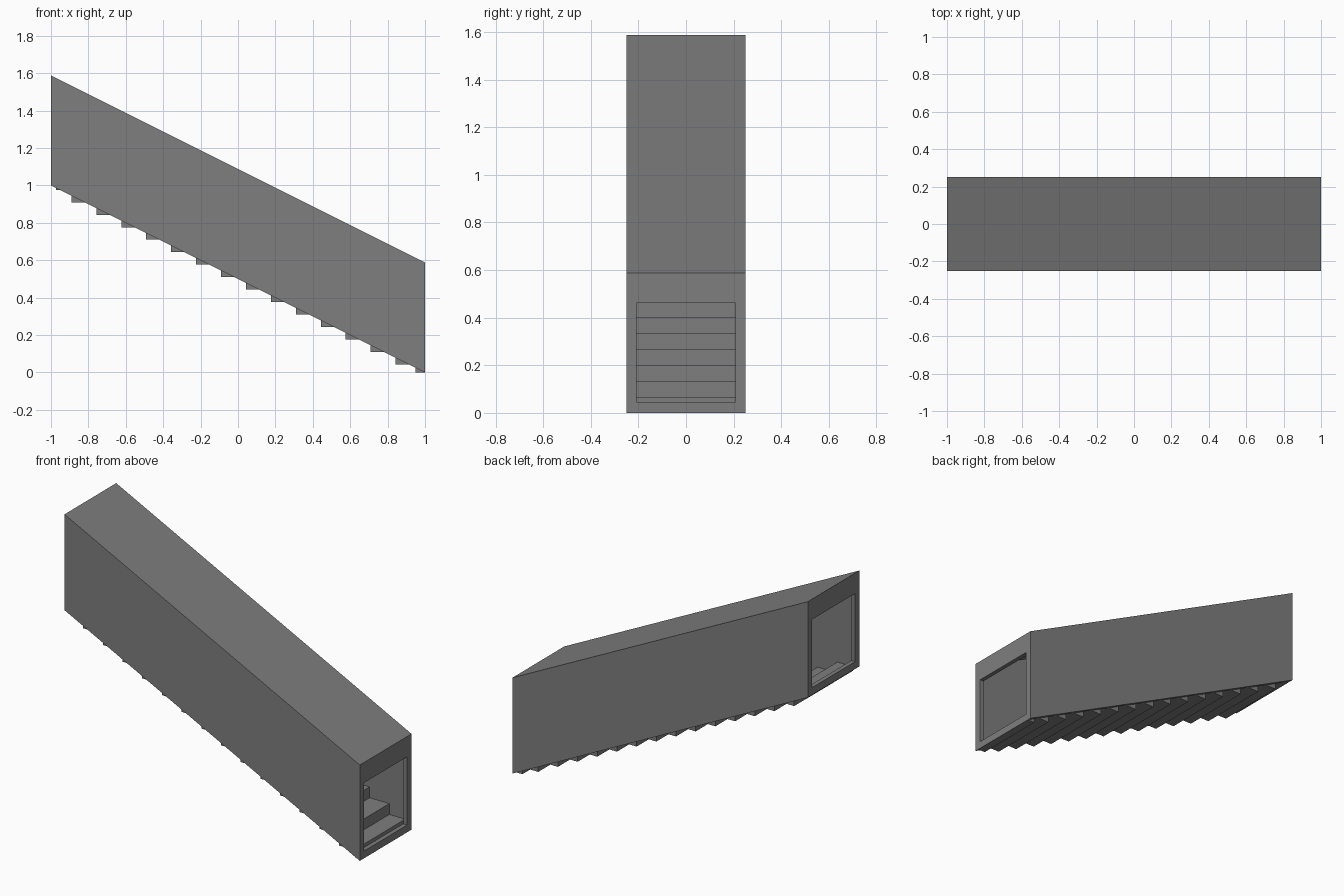
import bpy, bmesh

if "Cube" in bpy.data.objects:
    bpy.data.objects.remove(bpy.data.objects["Cube"])

W = 0.25          # half width
T = 0.024         # panel thickness
H = 0.587         # vertical height of the tunnel
F = 0.026         # depth of the end frames
N = 15            # number of steps
INNER = W - T

# Dark grey for every part
dark = bpy.data.materials.new("dark_grey")
dark.diffuse_color = (0.21, 0.21, 0.21, 1)
dark.use_nodes = True
dark.node_tree.nodes["Principled BSDF"].inputs["Base Color"].default_value = dark.diffuse_color


def slope(x):
    return 0.5 - x / 2


def prism(name, profile, y0, y1):
    """Extrude an (x, z) outline from y0 to y1."""
    bm = bmesh.new()
    face = bm.faces.new([bm.verts.new((x, y0, z)) for x, z in profile])
    ext = bmesh.ops.extrude_face_region(bm, geom=[face])
    moved = [v for v in ext["geom"] if isinstance(v, bmesh.types.BMVert)]
    bmesh.ops.translate(bm, verts=moved, vec=(0, y1 - y0, 0))
    bmesh.ops.recalc_face_normals(bm, faces=bm.faces)
    mesh = bpy.data.meshes.new(name)
    bm.to_mesh(mesh)
    bm.free()
    mesh.materials.append(dark)
    obj = bpy.data.objects.new(name, mesh)
    bpy.context.collection.objects.link(obj)
    return obj


def sloped(x0, x1, low, high):
    """Sheared outline following the incline."""
    return [(x0, slope(x0) + low), (x1, slope(x1) + low),
            (x1, slope(x1) + high), (x0, slope(x0) + high)]


# Side walls and roof
prism("wall_front", sloped(-1, 1, 0, H), -W, -INNER)
prism("wall_back", sloped(-1, 1, 0, H), INNER, W)
prism("roof", sloped(-1, 1, H - T, H), -INNER, INNER)

# Frames around the two end openings
for label, x0, x1, base in (("upper", -1, -1 + F, 1.0), ("lower", 1 - F, 1, 0.0)):
    sill, head = base + 0.045, base + 0.462
    jamb = 0.208
    bottom = slope(x0) if base else 0
    rail = [(x0, bottom), (x1, slope(x1)), (x1, sill), (x0, sill)]
    top = [(x0, head), (x1, head),
           (x1, slope(x1) + H - T), (x0, slope(x0) + H - T)]
    prism(label + "_frame_sill", rail, -jamb, jamb)
    prism(label + "_frame_header", top, -jamb, jamb)
    for side, s in (("front", -1), ("back", 1)):
        a, b = sorted((s * jamb, s * INNER))
        post = [(x0, bottom), (x1, slope(x1)),
                (x1, slope(x1) + H - T), (x0, slope(x0) + H - T)]
        prism(f"{label}_frame_jamb_{side}", post, a, b)

# Folded stair sheet: treads and risers of even thickness
upper, lower = [], []
for k in range(N):
    z = 1 - k / N
    left = max(-1 + 2 * k / N, -1 + F)
    right = min(-1 + 2 * (k + 1) / N, 1 - F)
    upper += [(left, z), (right, z)]
    lower += [(left - T if k else left, z - T), (right - T, z - T)]
upper.append((1 - F, 0))
lower.append((1 - F - T, 0))
prism("stairs", upper + lower[::-1], -INNER, INNER)
